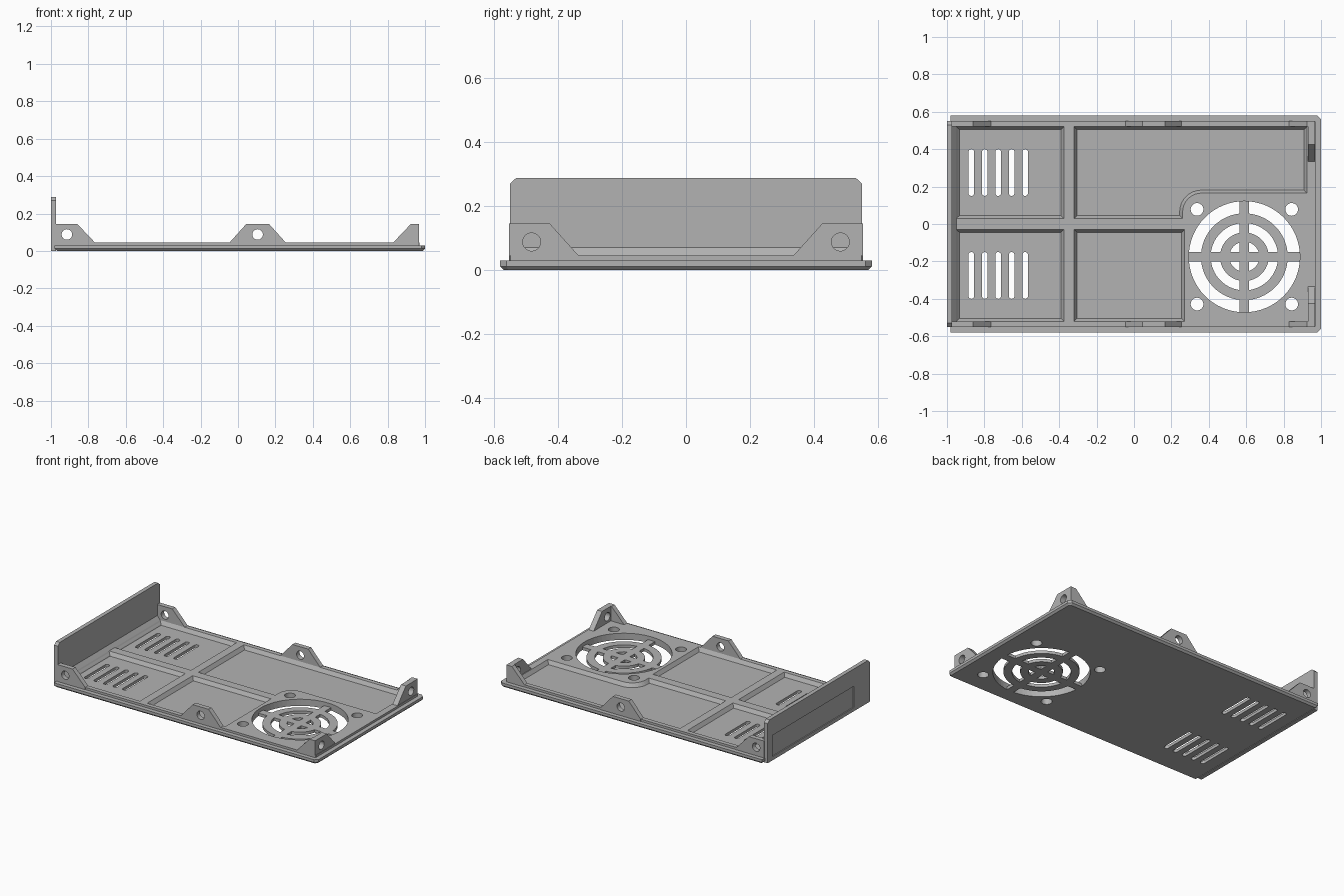
import bpy, bmesh, math
from mathutils import Vector, Matrix

cube = bpy.data.objects.get("Cube")
if cube:
    bpy.data.objects.remove(cube, do_unlink=True)

grey = bpy.data.materials.new("plain grey")
grey.use_nodes = True
grey.diffuse_color = (0.45, 0.45, 0.45, 1)
grey.node_tree.nodes["Principled BSDF"].inputs["Base Color"].default_value = (0.45, 0.45, 0.45, 1)


def inset(points, d):
    """Offset a counter-clockwise outline inwards with mitred corners."""
    out, n = [], len(points)
    for i in range(n):
        a, b, c = (Vector(points[(i + k) % n]) for k in (-1, 0, 1))
        u, v = (b - a).normalized(), (c - b).normalized()
        p, q = Vector((-u.y, u.x)), Vector((-v.y, v.x))
        out.append(b + (p + q) * d / (1 + p.dot(q)))
    return out


def finish(name, bm):
    bmesh.ops.recalc_face_normals(bm, faces=bm.faces)
    mesh = bpy.data.meshes.new(name)
    bm.to_mesh(mesh)
    bm.free()
    mesh.materials.append(grey)
    ob = bpy.data.objects.new(name, mesh)
    bpy.context.collection.objects.link(ob)
    return ob


def loft(name, outline, levels, matrix=None):
    """Stack an outline at (height, inset) levels and cap both ends."""
    bm = bmesh.new()
    rings = [[bm.verts.new((p[0], p[1], z)) for p in inset(outline, d)] for z, d in levels]
    n = len(outline)
    for low, high in zip(rings, rings[1:]):
        for i in range(n):
            j = (i + 1) % n
            bm.faces.new((low[i], low[j], high[j], high[i]))
    bm.faces.new(rings[0][::-1])
    bm.faces.new(rings[-1])
    if matrix:
        bm.transform(matrix)
    return finish(name, bm)


def rect(x0, x1, y0, y1):
    return [(x0, y0), (x1, y0), (x1, y1), (x0, y1)]


def box(name, x0, x1, y0, y1, z0, z1):
    return loft(name, rect(x0, x1, y0, y1), [(z0, 0), (z1, 0)])


def circle(x, y, r, n=32):
    return [(x + r * math.cos(math.tau * i / n), y + r * math.sin(math.tau * i / n)) for i in range(n)]


def cut(ob, cutters):
    for c in cutters:
        mod = ob.modifiers.new("cut", 'BOOLEAN')
        mod.operation, mod.solver, mod.object = 'DIFFERENCE', 'EXACT', c
        bpy.context.view_layer.objects.active = ob
        bpy.ops.object.modifier_apply(modifier=mod.name)
        bpy.data.objects.remove(c, do_unlink=True)


# upright frames: profile drawn in (x, z) or (y, z), thickness along the third axis
XZ = Matrix(((1, 0, 0, 0), (0, 0, 1, 0), (0, 1, 0, 0), (0, 0, 0, 1)))
YZ = Matrix(((0, 0, 1, 0), (1, 0, 0, 0), (0, 1, 0, 0), (0, 0, 0, 1)))
RIM, FLOOR = 0.045, 0.02
FAN = (0.59, -0.175)

# base tray with chamfered foot and stepped rim
outline = [(-0.98, -0.58), (0.98, -0.58), (1.0, -0.56), (1.0, 0.56), (0.98, 0.58), (-0.98, 0.58)]
tray = loft("base_tray", outline, [(0, 0.012), (0.012, 0), (0.03, 0), (0.03, 0.03), (RIM, 0.03)])

# sunken panels with sloped sides; the large one wraps round the fan corner
arc = [(0.36 + 0.1 * math.cos(a), 0.065 + 0.1 * math.sin(a))
       for a in (math.pi / 2 + i * math.pi / 16 for i in range(9))]
large = [(-0.32, 0.03), (0.26, 0.03)] + arc[::-1] + [(0.925, 0.165), (0.925, 0.52), (-0.32, 0.52)]
pockets = [rect(-0.95, -0.375, 0.03, 0.52), rect(-0.95, -0.375, -0.52, -0.03),
           rect(-0.32, 0.27, -0.52, -0.03), large]
cut(tray, [loft("pocket", p, [(FLOOR, 0.016), (RIM, 0), (0.08, 0)]) for p in pockets])

# fan opening, screw holes and rounded vent slots
cutters = [loft("hole", circle(*FAN, 0.297, 64), [(-0.1, 0), (0.1, 0)])]
for sx in (-1, 1):
    for sy in (-1, 1):
        cutters.append(loft("hole", circle(FAN[0] + sx * 0.253, FAN[1] + sy * 0.253, 0.034), [(-0.1, 0), (0.1, 0)]))
for side in (-1, 1):
    for i in range(5):
        x, r = -0.87 + i * 0.072, 0.015
        slot = []
        for y, start in ((side * 0.275 + 0.11, 0), (side * 0.275 - 0.11, math.pi)):
            slot += [(x + r * math.cos(start + k * math.pi / 8), y + r * math.sin(start + k * math.pi / 8))
                     for k in range(9)]
        cutters.append(loft("slot", slot, [(-0.1, 0), (0.1, 0)]))
cut(tray, cutters)

# fan grille: rings and crossed spokes
for name, r0, r1 in (("grille_outer_ring", 0.18, 0.232), ("grille_inner_ring", 0.08, 0.13)):
    ring = loft(name, circle(*FAN, r1, 64), [(0, 0), (FLOOR, 0)])
    cut(ring, [loft("hole", circle(*FAN, r0, 64), [(-0.1, 0), (0.1, 0)])])
x, y = FAN
box("grille_spoke_x", x - 0.3, x + 0.3, y - 0.026, y + 0.026, 0, FLOOR)
box("grille_spoke_y", x - 0.026, x + 0.026, y - 0.3, y + 0.3, 0, FLOOR)

# tall end panel with clipped top corners and a shallow outer recess
panel = loft("end_panel", [(-0.55, 0), (0.55, 0), (0.55, 0.27), (0.53, 0.288), (-0.53, 0.288), (-0.55, 0.27)],
             [(-1.0, 0), (-0.972, 0)], YZ)
cut(panel, [box("recess", -1.1, -0.993, -0.38, 0.5, 0.025, 0.17)])
loft("panel_foot_fillet", [(-0.975, 0.015), (-0.93, 0.015), (-0.935, 0.025), (-0.972, 0.07), (-0.975, 0.07)],
     [(-0.525, 0), (0.525, 0)], XZ)

# screw tabs along both long sides, and on the open end
end_tab = [(0.335, 0.03), (0.55, 0.03), (0.55, 0.145), (0.425, 0.145), (0.335, RIM)]
tabs = {"panel_tab": ([(-0.975, 0.03), (-0.765, 0.03), (-0.765, RIM), (-0.86, 0.145), (-0.975, 0.145)], -0.915),
        "middle_tab": ([(-0.045, 0.03), (0.255, 0.03), (0.255, RIM), (0.165, 0.145), (0.045, 0.145), (-0.045, RIM)], 0.105),
        "corner_rib": ([(0.83, 0.03), (0.967, 0.03), (0.967, 0.145), (0.925, 0.145), (0.83, RIM)], None)}
for side, label in ((-1, "front"), (1, "back")):
    y0, y1 = sorted((side * 0.52, side * 0.552))
    for name, (profile, hole_x) in tabs.items():
        tab = loft(label + "_" + name, profile, [(y0, 0), (y1, 0)], XZ)
        if hole_x is not None:
            cut(tab, [loft("hole", circle(hole_x, 0.088, 0.028), [(-1, 0), (1, 0)], XZ)])
    profile = [(side * p, z) for p, z in end_tab][::side]
    tab = loft(label + "_end_tab", profile, [(0.93, 0), (0.967, 0)], YZ)
    cut(tab, [loft("hole", circle(side * 0.482, 0.088, 0.028), [(0.8, 0), (1.1, 0)], YZ)])
